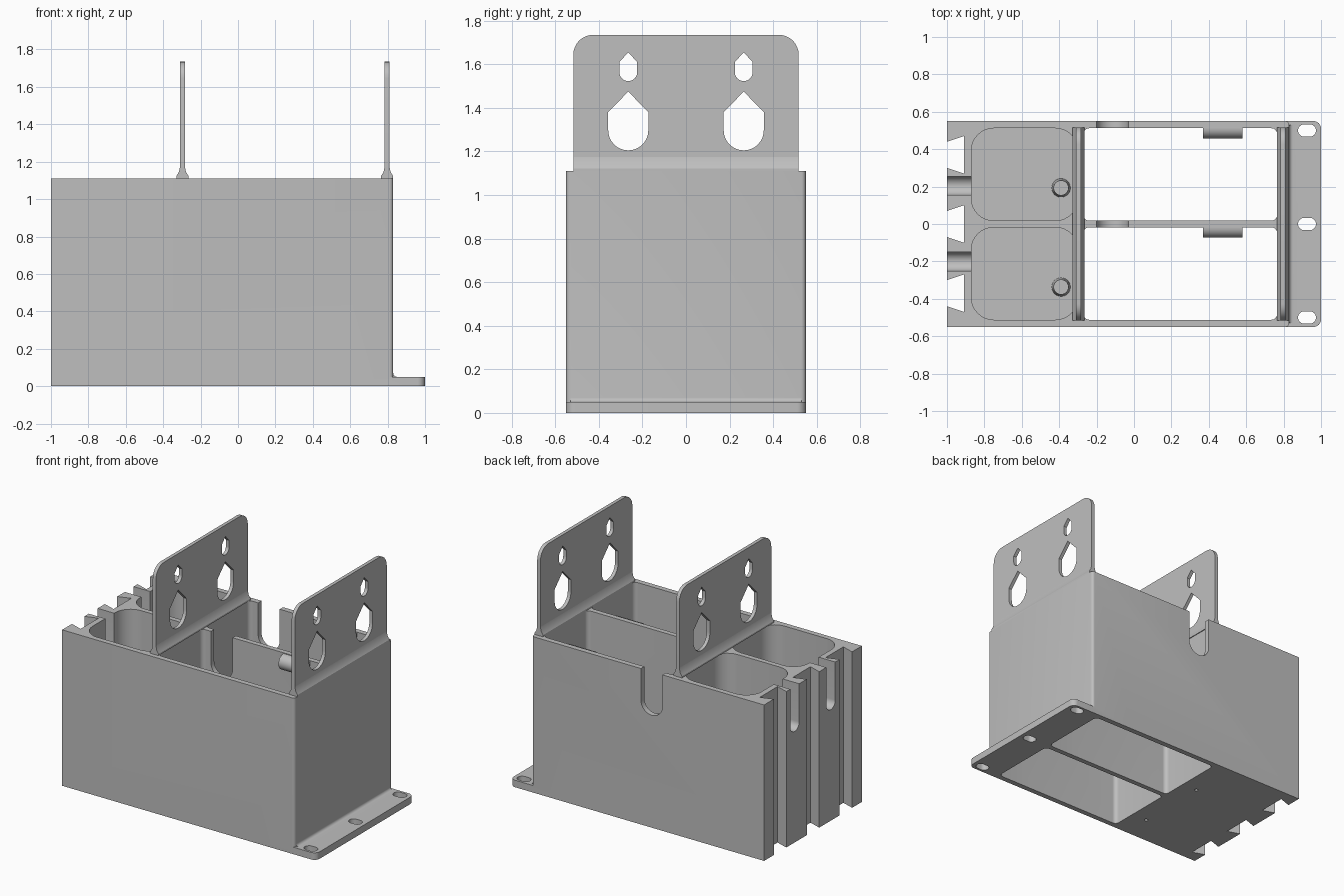
import bpy
import bmesh
from math import sin, cos, pi, radians

cube = bpy.data.objects.get("Cube")
if cube:
    bpy.data.objects.remove(cube, do_unlink=True)

GREY = (0.52, 0.52, 0.52, 1)
grey = bpy.data.materials.new("plain grey")
grey.use_nodes = True
grey.diffuse_color = GREY
grey.node_tree.nodes["Principled BSDF"].inputs["Base Color"].default_value = GREY

TOP = 1.11      # rim height of the housing
HALF = 0.55     # half depth of the housing


def arc(cu, cv, r, a0, a1, n=8):
    return [(cu + r * cos(radians(a0 + (a1 - a0) * i / n)),
             cv + r * sin(radians(a0 + (a1 - a0) * i / n))) for i in range(n + 1)]


def rounded_rect(u0, u1, v0, v1, r):
    return (arc(u1 - r, v1 - r, r, 0, 90) + arc(u0 + r, v1 - r, r, 90, 180)
            + arc(u0 + r, v0 + r, r, 180, 270) + arc(u1 - r, v0 + r, r, 270, 360))


def slot(centre, r, bottom):
    """Round-bottomed slot, open past the rim."""
    return arc(centre, bottom + r, r, 180, 360, 16) + [(centre + r, 1.3), (centre - r, 1.3)]


def keyhole(centre, r, bottom, shoulder, apex):
    return arc(centre, bottom + r, r, 180, 360, 16) + [
        (centre + r, shoulder), (centre, apex), (centre - r, shoulder)]


def prism(name, profile, axis, lo, hi):
    """Extrude a closed profile along one axis."""
    place = {"x": lambda u, v, w: (w, u, v),
             "y": lambda u, v, w: (u, w, v),
             "z": lambda u, v, w: (u, v, w)}[axis]
    bm = bmesh.new()
    verts = [bm.verts.new(place(u, v, lo)) for u, v in profile]
    bmesh.ops.remove_doubles(bm, verts=verts, dist=1e-5)
    face = bm.faces.new(list(bm.verts))
    out = bmesh.ops.extrude_face_region(bm, geom=[face])
    moved = [g for g in out["geom"] if isinstance(g, bmesh.types.BMVert)]
    bmesh.ops.translate(bm, verts=moved, vec=place(0, 0, hi - lo))
    bmesh.ops.recalc_face_normals(bm, faces=bm.faces)
    mesh = bpy.data.meshes.new(name)
    bm.to_mesh(mesh)
    bm.free()
    mesh.materials.append(grey)
    obj = bpy.data.objects.new(name, mesh)
    bpy.context.collection.objects.link(obj)
    return obj


def activate(obj):
    bpy.ops.object.select_all(action="DESELECT")
    obj.select_set(True)
    bpy.context.view_layer.objects.active = obj


def combine(obj, tool, operation="DIFFERENCE"):
    tool.hide_render = True
    mod = obj.modifiers.new("boolean", "BOOLEAN")
    mod.operation = operation
    mod.solver = "EXACT"
    mod.object = tool
    activate(obj)
    bpy.ops.object.modifier_apply(modifier=mod.name)
    bpy.data.objects.remove(tool, do_unlink=True)


def smooth(obj):
    activate(obj)
    bpy.ops.object.shade_smooth_by_angle(angle=radians(30))


# Housing block with two rounded corners, mounting flange and fillet
outline = ([(-1, HALF), (-1, -HALF)] + arc(0.81, -HALF + 0.02, 0.02, 270, 360, 5)
           + arc(0.81, HALF - 0.02, 0.02, 0, 90, 5))
housing = prism("housing", outline, "z", 0, TOP)
flange = ([(0.5, HALF), (0.5, -HALF)] + arc(0.96, -HALF + 0.04, 0.04, 270, 360)
          + arc(0.96, HALF - 0.04, 0.04, 0, 90))
combine(housing, prism("flange", flange, "z", 0, 0.05), "UNION")
fillet = arc(0.85, 0.07, 0.02, 180, 270, 5) + [(0.85, 0.04), (0.82, 0.04), (0.82, 0.07)]
combine(housing, prism("fillet", fillet, "y", -0.53, 0.53), "UNION")

# Two open cells and two deep pockets with a floor
for v0 in (0.018, -0.512):
    v1 = v0 + 0.494
    combine(housing, prism("cell", rounded_rect(-0.27, 0.765, v0, v1, 0.03), "z", -0.1, 1.3))
    combine(housing, prism("pocket", rounded_rect(-0.87, -0.3, v0, v1, 0.12), "z", 0.05, 1.3))

# Dovetail grooves up the end wall, and flange screw slots
for y in (-0.37, 0, 0.37):
    groove = [(-1.09, y - 0.04), (-0.91, y - 0.1), (-0.91, y + 0.1), (-1.09, y + 0.04)]
    combine(housing, prism("groove", groove, "z", -0.1, 1.3))
for y in (-0.5, 0, 0.5):
    hole = rounded_rect(0.877, 0.973, y - 0.033, y + 0.033, 0.033)
    combine(housing, prism("screw_slot", hole, "z", -0.1, 0.2))

# Cable slots in the end wall, and one through the back and middle walls
for y in (-0.2, 0.205):
    combine(housing, prism("end_slot", slot(y, 0.05, 0.79), "x", -1.1, -0.7))
combine(housing, prism("back_slot", slot(-0.115, 0.085, 0.8), "y", -0.1, 0.7))

# Small blind holes underneath the pins
for y in (-0.337, 0.193):
    combine(housing, prism("pilot_hole", arc(-0.39, y, 0.013, 0, 360, 12), "z", -0.1, 0.045))
smooth(housing)

# Keyhole plates standing on flared feet
for side, x in (("right", -0.297), ("left", 0.797)):
    w, t = 0.517, 0.0125
    profile = [(-w, TOP), (w, TOP)] + arc(w - 0.09, 1.645, 0.09, 0, 90) + arc(0.09 - w, 1.645, 0.09, 90, 180)
    plate = prism(side + "_keyhole_plate", profile, "x", x - t, x + t)
    for y in (-0.265, 0.265):
        for shape in (keyhole(y, 0.092, 1.205, 1.38, 1.475), keyhole(y, 0.041, 1.523, 1.61, 1.655)):
            combine(plate, prism("keyhole", shape, "x", x - 0.1, x + 0.1))
    smooth(plate)
    flare = [(0.033, TOP), (0.033, TOP + 0.012), (0.019, TOP + 0.035), (0.0125, TOP + 0.065)]
    foot = [(x + u, v) for u, v in flare] + [(x - u, v) for u, v in reversed(flare)]
    smooth(prism(side + "_plate_foot", foot, "y", -w, w))

# Rounded snap tabs near the rim of each cell
for name, y in (("back", 0.512), ("middle", -0.018)):
    tab = arc(y, 1.05, 0.055, 90, 270, 16) + [(y + 0.01, 0.995), (y + 0.01, 1.105)]
    smooth(prism(name + "_snap_tab", tab, "x", 0.37, 0.58))

# Tapered pins on the pocket floors
for side, y in (("front", -0.337), ("back", 0.193)):
    bpy.ops.mesh.primitive_cone_add(vertices=32, radius1=0.05, radius2=0.04, depth=0.2,
                                    location=(-0.39, y, 0.149))
    pin = bpy.context.object
    pin.name = side + "_pin"
    pin.data.materials.append(grey)
    smooth(pin)
